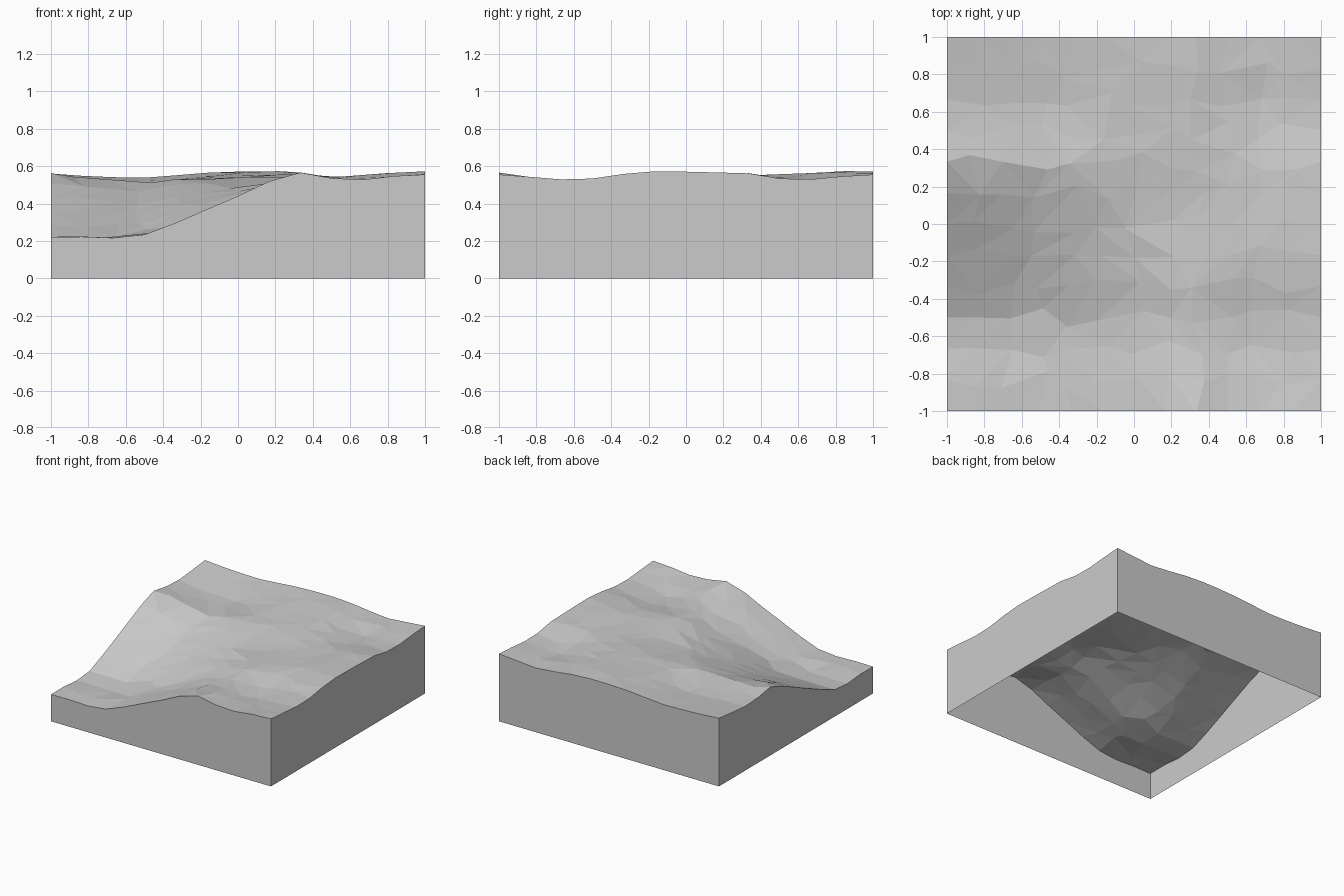
import bpy, bmesh, random
from math import exp

if "Cube" in bpy.data.objects:
    bpy.data.objects.remove(bpy.data.objects["Cube"], do_unlink=True)
random.seed(7)
N = 12  # terrain cells per side

# Stone colour
stone = bpy.data.materials.new("grey stone")
stone.use_nodes = True
GREY = (0.6, 0.6, 0.6, 1)
stone.diffuse_color = GREY
stone.node_tree.nodes["Principled BSDF"].inputs["Base Color"].default_value = GREY

# Height profiles along the four rims, as (position, height)
FRONT = [(-1, .22), (-.8, .223), (-.6, .213), (-.47, .24), (-.3, .31), (-.12, .39),
         (0, .44), (.17, .52), (.33, .566), (.48, .537), (.62, .525), (.72, .53), (.87, .552), (1, .555)]
LEFT = [(-1, .22), (-.8, .222), (-.6, .2), (-.5, .222), (-.3, .3), (-.05, .41),
        (.15, .5), (.33, .563), (.48, .538), (.62, .525), (.8, .54), (1, .56)]
RIGHT = [(-1, .555), (-.8, .54), (-.62, .525), (-.45, .537), (-.25, .573), (0, .57),
         (.33, .562), (.48, .535), (.62, .525), (.8, .543), (1, .555)]
BACK = [(-1, .56), (-.75, .542), (-.5, .538), (-.3, .553), (-.1, .57), (.25, .572),
        (.45, .548), (.65, .526), (.8, .538), (1, .555)]
# Gentle swells and dips inside the rims, as (x, y, radius, rise)
SWELLS = [(.12, .05, .32, -.045), (.7, -.1, .25, .018), (.2, .7, .25, .018)]


def sample(profile, t):
    for (a, p), (b, q) in zip(profile, profile[1:]):
        if t <= b:
            return p + (q - p) * (t - a) / (b - a)
    return profile[-1][1]


def mix(a, b, t):
    return a + (b - a) * t


def height(x, y):
    """Blend the four rims across the slab, flatten the high ground, add swells."""
    u, v = (x + 1) / 2, (y + 1) / 2
    across = mix(sample(FRONT, x), sample(BACK, x), v)
    along = mix(sample(LEFT, y), sample(RIGHT, y), u)
    corners = mix(mix(FRONT[0][1], FRONT[-1][1], u), mix(BACK[0][1], BACK[-1][1], u), v)
    z = across + along - corners
    inner = (1 - x * x) * (1 - y * y)
    z -= .7 * max(0, z - .54) * inner
    for cx, cy, radius, rise in SWELLS:
        z += rise * min(1, 3 * inner) * exp(-((x - cx) ** 2 + (y - cy) ** 2) / (2 * radius ** 2))
    return min(z, .58)


def sag(a, b):
    """How far a straight edge strays from the ground below it."""
    m = (a.co + b.co) / 2
    return abs(m.z - height(m.x, m.y))


# Terrain surface: a jittered grid split into irregular triangles
bm = bmesh.new()
grid = {}
for i in range(N + 1):
    for j in range(N + 1):
        x, y = 2 * i / N - 1, 2 * j / N - 1
        bump = 0
        if 0 < i < N and 0 < j < N:
            x += random.uniform(-.05, .05)
            y += random.uniform(-.05, .05)
            bump = random.uniform(-.003, .003)
        grid[i, j] = bm.verts.new((x, y, height(x, y) + bump))
for i in range(N):
    for j in range(N):
        a, b, c, d = grid[i, j], grid[i + 1, j], grid[i + 1, j + 1], grid[i, j + 1]
        if sag(a, c) < sag(b, d):
            tris = ((a, b, c), (a, c, d))
        else:
            tris = ((a, b, d), (b, c, d))
        for tri in tris:
            bm.faces.new(tri)

# Straight side walls dropped from the rim, open underneath
rim = [e for e in bm.edges if e.is_boundary]
for part in bmesh.ops.extrude_edge_only(bm, edges=rim)["geom"]:
    if isinstance(part, bmesh.types.BMVert):
        part.co.z = 0
bmesh.ops.recalc_face_normals(bm, faces=bm.faces)
if sum(f.normal.z for f in bm.faces) < 0:
    bmesh.ops.reverse_faces(bm, faces=bm.faces)

mesh = bpy.data.meshes.new("terrain_slab")
bm.to_mesh(mesh)
bm.free()
mesh.materials.append(stone)
slab = bpy.data.objects.new("terrain_slab", mesh)
bpy.context.collection.objects.link(slab)
